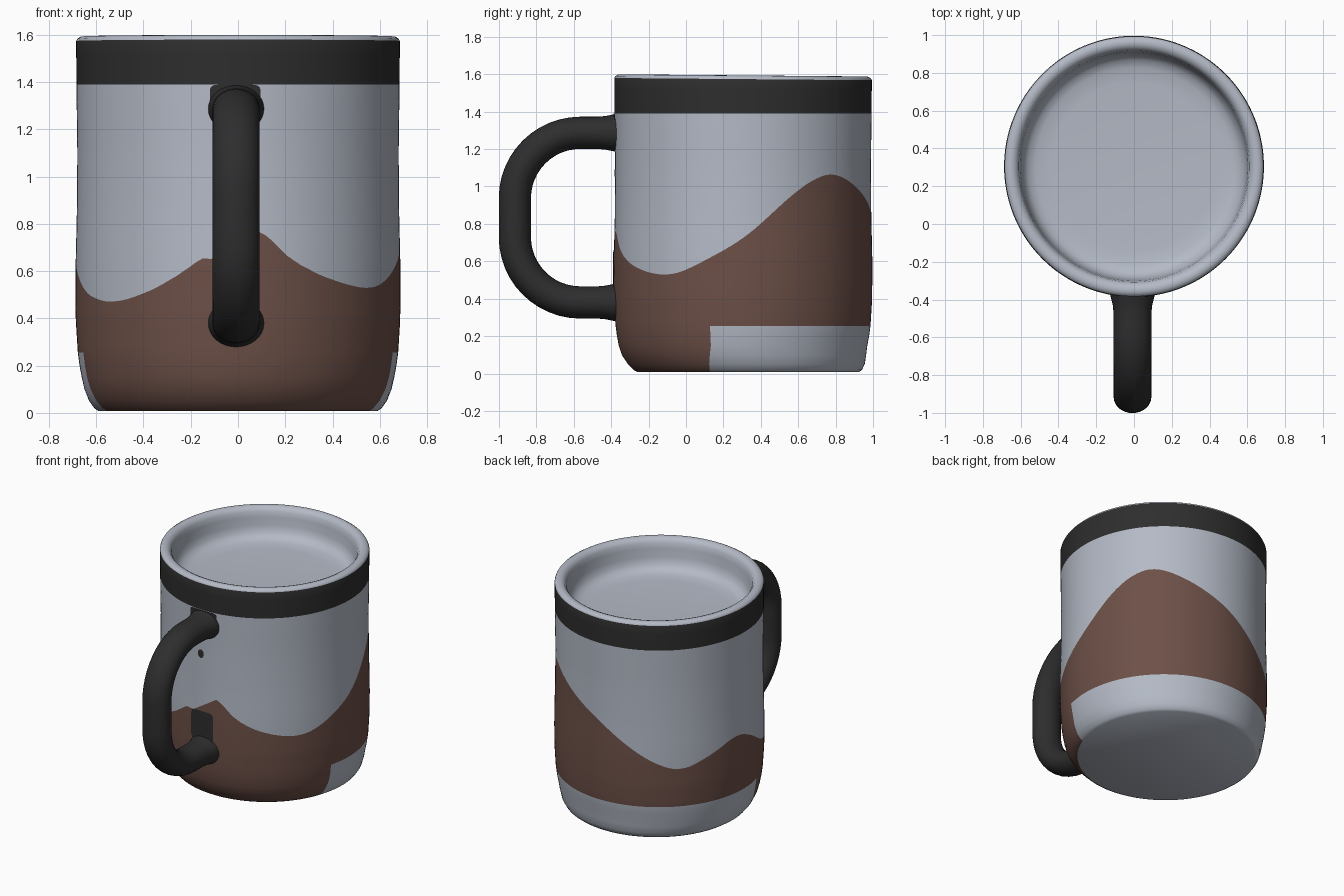
import bpy, bmesh, math

if "Cube" in bpy.data.objects:
    bpy.data.objects.remove(bpy.data.objects["Cube"])

COLS = 144


def material(name, rgb):
    m = bpy.data.materials.new(name)
    m.diffuse_color = (*rgb, 1)
    m.use_nodes = True
    m.node_tree.nodes["Principled BSDF"].inputs["Base Color"].default_value = m.diffuse_color
    return m


GREY = material("pale_grey_glaze", (0.456, 0.491, 0.565))
BROWN = material("brown_glaze", (0.152, 0.080, 0.064))
DARK = material("charcoal", (0.027, 0.027, 0.027))


def lerp(table, v):
    for (a, fa), (b, fb) in zip(table, table[1:]):
        if v <= b:
            return fa + (fb - fa) * max(0, v - a) / (b - a)
    return table[-1][1]


# Outer radius by height
RADIUS = [(0.008, 0.59), (0.02, 0.608), (0.05, 0.630), (0.1, 0.650), (0.18, 0.668),
          (0.255, 0.678), (0.4, 0.687), (0.6, 0.688), (0.85, 0.682), (1.1, 0.680),
          (1.39, 0.684), (1.575, 0.685)]
# Height of the brown glaze edge by angle, from the front towards the right
WAVE = [(0, .71), (8, .77), (13, .72), (17, .67), (26, .60), (36, .56), (47, .53),
        (55, .525), (63, .545), (72, .60), (81, .655), (90, .72), (98, .80), (106, .89),
        (115, .98), (125, 1.05), (135, 1.075), (148, 1.02), (163, .935), (180, .83),
        (202, .65), (215, .56), (227, .515), (245, .60), (262, .685), (275, .63),
        (288, .52), (299, .48), (311, .465), (324, .50), (334, .55), (343, .62),
        (347, .655), (352, .65), (360, .71)]


def wave(deg):
    if 24 < deg < 336:
        return sum(lerp(WAVE, deg + d) for d in (-6, -3, 0, 3, 6)) / 5
    return lerp(WAVE, deg)


def surface(deg, r, z):
    """Point on the mug; 0 degrees is the front, 90 the right."""
    # the foot leans back, and its columns are turned so the glaze border stays upright
    deg -= 5.5 * max(0, 1 - z / 0.13) * math.sin(math.radians(deg))
    t = math.radians(deg)
    y = 0.305 + 0.03 * max(0, 1 - z / 0.12) - 1.005 * r * math.cos(t)
    # the rim dips slightly towards the back
    tilt = 0.012 * max(0, min(1, (z - 1.39) / 0.18)) * (y + 0.38) / 1.38
    return (r * math.sin(t), y, z - tilt)


def finish(name, bm, mats, angle=50):
    bmesh.ops.recalc_face_normals(bm, faces=bm.faces)
    me = bpy.data.meshes.new(name)
    bm.to_mesh(me)
    bm.free()
    for m in mats:
        me.materials.append(m)
    ob = bpy.data.objects.new(name, me)
    bpy.context.collection.objects.link(ob)
    bpy.ops.object.select_all(action='DESELECT')
    ob.select_set(True)
    bpy.context.view_layer.objects.active = ob
    bpy.ops.object.shade_smooth_by_angle(angle=math.radians(angle))
    return ob


# Mug body: rows follow the glaze edges, so every colour border is an edge loop
FOOT = [0.008, 0.02, 0.05, 0.1, 0.15, 0.2, 0.255]
RIM = [(0.680, 1.59), (0.665, 1.599), (0.645, 1.6), (0.625, 1.592), (0.61, 1.57),
       (0.603, 1.53), (0.597, 1.47), (0.585, 1.425), (0.56, 1.395), (0.52, 1.38), (0.44, 1.374)]
FLOOR = RIM[-1][1]


def column(deg):
    b = wave(deg)
    zs = FOOT + [0.255 + (b - 0.255) * i / 8 for i in range(1, 9)]
    zs += [b + (1.39 - b) * i / 10 for i in range(1, 11)]
    zs += [1.39 + 0.19 * i / 3 for i in range(1, 4)]
    pts = [surface(deg, lerp(RADIUS, z), z) for z in zs]
    return pts + [surface(deg, r, z) for r, z in RIM]


bm = bmesh.new()
cols = [[bm.verts.new(p) for p in column(360 * i / COLS)] for i in range(COLS)]
foot_end = len(FOOT) - 1
brown_end, wall_end, band_end = foot_end + 8, foot_end + 18, foot_end + 21
for i in range(COLS):
    a, b = cols[i], cols[(i + 1) % COLS]
    mid = 360 * (i + 0.5) / COLS
    front = min(mid, 360 - mid) < 75
    for j in range(len(a) - 1):
        f = bm.faces.new((a[j], b[j], b[j + 1], a[j + 1]))
        if j < foot_end:
            f.material_index = 1 if front else 0
        elif j < brown_end:
            f.material_index = 1
        elif wall_end <= j < band_end:
            f.material_index = 2
# underside and inner floor
bm.faces.new([c[0] for c in cols])
centre = bm.verts.new((0, 0.305, FLOOR - 0.006))
for i in range(COLS):
    bm.faces.new((cols[i][-1], cols[(i + 1) % COLS][-1], centre))
finish("mug_body", bm, [GREY, BROWN, DARK])


# Handle: elliptical section swept along a rounded C, flared at both roots
def arc(cz, start):
    return [(-0.565 + 0.35 * math.cos(math.radians(start + k * 7.5)),
             cz + 0.35 * math.sin(math.radians(start + k * 7.5))) for k in range(13)]


straight = [-0.33, -0.375, -0.40, -0.43, -0.47, -0.52]
path = [(y, 1.287) for y in straight] + arc(0.937, 90) + [(-0.915, 0.83)]
path += arc(0.73, 180) + [(y, 0.38) for y in reversed(straight)]
bm = bmesh.new()
rings = []
SIDES = 32
for k, (y, z) in enumerate(path):
    p, n = path[max(k - 1, 0)], path[min(k + 1, len(path) - 1)]
    ty, tz = n[0] - p[0], n[1] - p[1]
    length = math.hypot(ty, tz)
    ty, tz = ty / length, tz / length
    flare = 1 + 0.18 * max(0, min(1, (y + 0.48) / 0.1)) ** 2
    ring = []
    for s in range(SIDES):
        u = 2 * math.pi * s / SIDES
        w, h = 0.1 * flare * math.cos(u), 0.086 * flare * math.sin(u)
        ring.append(bm.verts.new((-0.008 + w, y - tz * h, z + ty * h)))
    rings.append(ring)
for a, b in zip(rings, rings[1:]):
    for s in range(SIDES):
        t = (s + 1) % SIDES
        bm.faces.new((a[s], a[t], b[t], b[s]))
bm.faces.new(rings[0])
bm.faces.new(rings[-1])
finish("handle", bm, [DARK])


# Dark glaze marks on the wall behind the handle (thin plates)
def mark(name, deg, z, half_deg, half_z, power):
    bm = bmesh.new()
    ring = []
    for s in range(24):
        c, d = math.cos(s * math.pi / 12), math.sin(s * math.pi / 12)
        zz = z + half_z * math.copysign(abs(d) ** power, d)
        dd = deg + half_deg * math.copysign(abs(c) ** power, c)
        ring.append(bm.verts.new(surface(dd, lerp(RADIUS, zz) + 0.004, zz)))
    hub = bm.verts.new(surface(deg, lerp(RADIUS, z) + 0.005, z))
    for s in range(24):
        bm.faces.new((ring[s], ring[(s + 1) % 24], hub))
    finish(name, bm, [DARK])


mark("lower_glaze_mark", -1.5, 0.55, 7.5, 0.11, 0.3)
mark("upper_glaze_mark", -1, 1.33, 9, 0.06, 0.3)
mark("upper_glaze_spot", -2.5, 1.07, 2, 0.03, 1.0)
